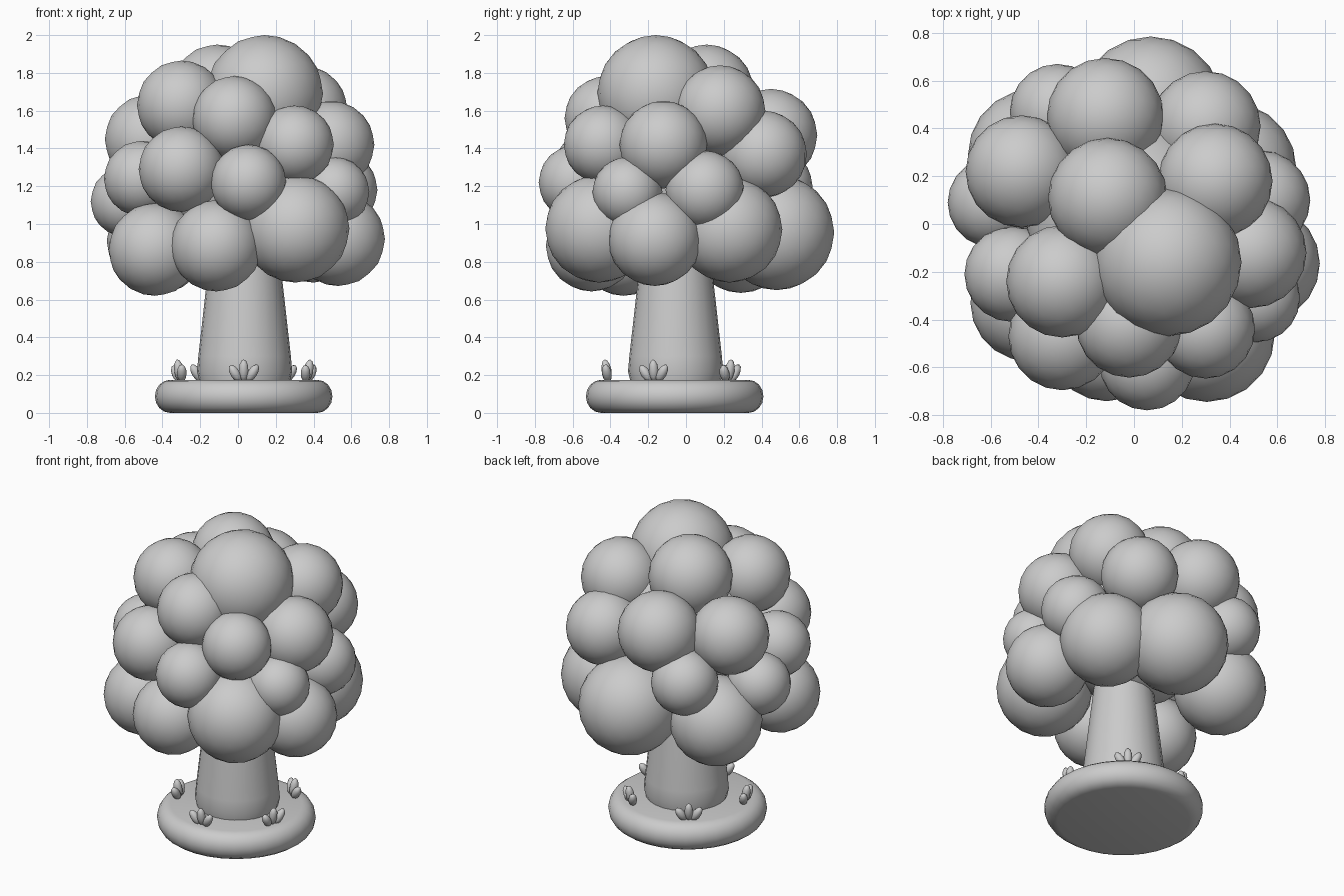
import bpy, bmesh, math
from mathutils import Matrix, Vector

if "Cube" in bpy.data.objects:
    bpy.data.objects.remove(bpy.data.objects["Cube"])

grey = bpy.data.materials.new("plain_grey")
grey.diffuse_color = (0.6, 0.6, 0.6, 1)
grey.use_nodes = True
grey.node_tree.nodes["Principled BSDF"].inputs["Base Color"].default_value = grey.diffuse_color
CX, CY = 0.03, -0.06          # trunk and base axis


def finish(name, bm, angle=180):
    me = bpy.data.meshes.new(name)
    bm.normal_update()
    bm.to_mesh(me)
    bm.free()
    ob = bpy.data.objects.new(name, me)
    bpy.context.collection.objects.link(ob)
    me.materials.append(grey)
    bpy.ops.object.select_all(action='DESELECT')
    ob.select_set(True)
    bpy.context.view_layer.objects.active = ob
    bpy.ops.object.shade_smooth_by_angle(angle=math.radians(angle))
    return ob


def ball(name, x, y, z, r):
    bm = bmesh.new()
    bmesh.ops.create_icosphere(bm, subdivisions=3, radius=r,
                               matrix=Matrix.Translation((x, y, z)))
    return finish(name, bm)


def lathe(name, profile, centre, sides=32):
    # closed solid of revolution from (radius, z) rings
    bm = bmesh.new()
    rings = []
    for r, z in profile:
        rings.append([bm.verts.new((centre[0] + r * math.cos(2 * math.pi * i / sides),
                                    centre[1] + r * math.sin(2 * math.pi * i / sides), z))
                      for i in range(sides)])
    for a, b in zip(rings, rings[1:]):
        for i in range(sides):
            j = (i + 1) % sides
            bm.faces.new((a[i], a[j], b[j], b[i]))
    bm.faces.new(rings[0][::-1])
    bm.faces.new(rings[-1])
    return finish(name, bm, 40)


# round base with a rolled edge
edge = [(0.39 + 0.08 * math.cos(a), 0.0875 + 0.0875 * math.sin(a))
        for a in (math.radians(-90 + 22.5 * k) for k in range(9))]
lathe("base", edge, (CX, CY))

# tapering trunk
lathe("trunk", [(0.235, 0.15), (0.252, 0.22), (0.245, 0.30), (0.20, 0.70), (0.17, 0.95)],
      (CX + 0.005, CY + 0.005), 24)

# foliage: x, y, z, radius
crown = [
    (0.14, -0.16, 1.69, 0.31), (-0.11, 0.11, 1.70, 0.25),
    (0.34, 0.18, 1.60, 0.24), (-0.47, 0.22, 1.45, 0.235),
    (-0.12, 0.45, 1.47, 0.245), (-0.30, -0.24, 1.63, 0.235),
    (-0.02, -0.42, 1.56, 0.223),
]
middle = [
    (0.30, -0.44, 1.42, 0.207), (0.49, -0.12, 1.42, 0.232),
    (0.30, 0.41, 1.37, 0.23), (-0.30, -0.47, 1.29, 0.226),
    (-0.51, -0.21, 1.24, 0.20), (0.055, -0.58, 1.22, 0.20),
    (0.53, 0.10, 1.18, 0.208), (0.51, -0.31, 1.17, 0.185),
    (-0.59, 0.09, 1.12, 0.19), (-0.32, 0.47, 1.20, 0.20),
]
lower = [
    (-0.44, -0.33, 0.865, 0.245), (-0.115, -0.50, 0.885, 0.242),
    (0.305, -0.46, 0.975, 0.285), (0.53, -0.165, 0.92, 0.248),
    (0.40, 0.23, 0.97, 0.28), (0.07, 0.48, 0.955, 0.305),
    (-0.42, 0.29, 0.91, 0.275),
]
for label, group in (("crown", crown), ("middle", middle), ("lower", lower)):
    for i, s in enumerate(group):
        ball(f"{label}_foliage_{i + 1}", *s)
ball("foliage_core", 0.0, 0.0, 1.27, 0.45)

# five grass tufts of three blades, spaced evenly round the trunk
for k in range(5):
    ang = math.radians(-90 + 72 * k)
    bm = bmesh.new()
    out = Vector((math.cos(ang), math.sin(ang), 0))
    root = Vector((CX, CY, 0.165)) + out * 0.35
    for tilt, length, off in ((-32, 0.052, -0.018), (0, 0.06, 0), (32, 0.054, 0.018)):
        m = (Matrix.Translation(root) @ Matrix.Rotation(ang + math.pi / 2, 4, 'Z')
             @ Matrix.Translation((off, 0, 0))
             @ Matrix.Rotation(math.radians(tilt), 4, 'Y')
             @ Matrix.Rotation(math.radians(10), 4, 'X')
             @ Matrix.Translation((0, 0, length))
             @ Matrix.Diagonal((0.026, 0.026, length, 1)))
        bmesh.ops.create_icosphere(bm, subdivisions=2, radius=1, matrix=m)
    finish(f"grass_tuft_{k + 1}", bm)
